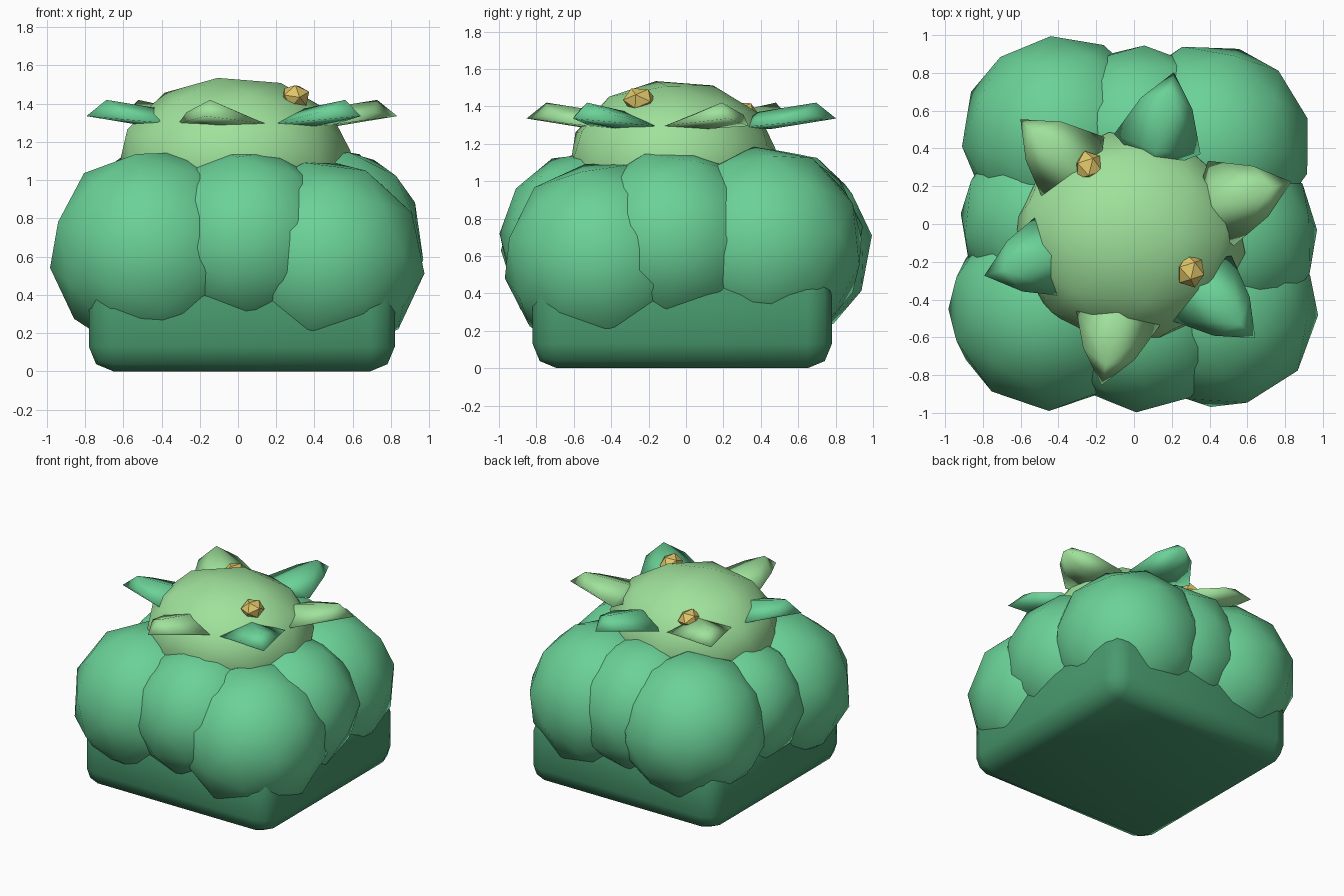
import bpy
import bmesh
from math import radians
from mathutils import Matrix, Vector, Euler

cube = bpy.data.objects.get("Cube")
if cube:
    bpy.data.objects.remove(cube, do_unlink=True)


def material(name, rgb):
    mat = bpy.data.materials.new(name)
    mat.use_nodes = True
    mat.diffuse_color = (*rgb, 1)
    mat.node_tree.nodes["Principled BSDF"].inputs["Base Color"].default_value = (*rgb, 1)
    return mat


DARK = material("dark green", (0.065, 0.32, 0.155))
MID = material("mid green", (0.145, 0.64, 0.31))
LIGHT = material("light green", (0.35, 0.76, 0.33))
GOLD = material("golden yellow", (0.73, 0.56, 0.14))


def finish(bm, name, mat, smooth=True):
    bmesh.ops.recalc_face_normals(bm, faces=bm.faces)
    for face in bm.faces:
        face.smooth = smooth
    mesh = bpy.data.meshes.new(name)
    bm.to_mesh(mesh)
    bm.free()
    mesh.materials.append(mat)
    obj = bpy.data.objects.new(name, mesh)
    bpy.context.collection.objects.link(obj)
    return obj


def ball(name, mat, centre, size, turn=Matrix(), detail=2, smooth=True):
    """Faceted ball: turned first, then scaled and placed."""
    bm = bmesh.new()
    bmesh.ops.create_icosphere(bm, subdivisions=detail, radius=1)
    scale = Matrix.Diagonal((*size, 1))
    bmesh.ops.transform(bm, verts=bm.verts, matrix=Matrix.Translation(centre) @ scale @ turn)
    return finish(bm, name, mat, smooth)


# Square base with soft edges
bm = bmesh.new()
bmesh.ops.create_cube(bm, size=1)
bmesh.ops.transform(bm, verts=bm.verts, matrix=Matrix.Translation((0.02, -0.02, 0.26))
                    @ Matrix.Diagonal((1.6, 1.6, 0.52, 1)))
bmesh.ops.bevel(bm, geom=bm.edges[:], offset=0.13, segments=2, profile=0.5, affect='EDGES')
finish(bm, "base", DARK)

# Ring of foliage balls: name, centre, radius
clumps = [
    ("front_right_clump", (-0.45, -0.45, 0.63), 0.54),
    ("front_clump", (0.05, -0.51, 0.68), 0.49),
    ("front_left_clump", (0.45, -0.45, 0.58), 0.53),
    ("left_clump", (0.48, -0.07, 0.68), 0.50),
    ("back_left_clump", (0.40, 0.42, 0.65), 0.54),
    ("back_clump", (0.03, 0.45, 0.69), 0.50),
    ("back_right_clump", (-0.39, 0.47, 0.65), 0.53),
    ("right_clump", (-0.46, 0.02, 0.68), 0.47),
]
for i, (name, centre, radius) in enumerate(clumps):
    turn = Euler((0.5 * i, 0.3 + 0.4 * i, 0.7 * i)).to_matrix().to_4x4()
    ball(name, MID, centre, (radius,) * 3, turn)

# Pale crown, with its pole leaning to one side
lean = Vector((0, 0, 1)).rotation_difference(Vector((-0.14, -0.16, 0.98))).to_matrix().to_4x4()
ball("crown", LIGHT, (-0.02, -0.07, 1.10), (0.62, 0.57, 0.445),
     lean @ Matrix.Rotation(radians(10), 4, 'Z'))

# Six leaves around the crown, alternating in colour
leaf_points = [(0.85, 0, 1.335), (0.74, 0, 1.42), (0.42, 0, 1.37), (0.3, 0, 1.28), (0.5, 0, 1.28)]
for side in (-1, 1):
    leaf_points += [(0.68, 0.14 * side, 1.355), (0.46, 0.235 * side, 1.295)]
for i in range(6):
    bm = bmesh.new()
    place = Matrix.Translation((0.02, -0.025, 0)) @ Matrix.Rotation(radians(17 + 60 * i), 4, 'Z')
    for point in leaf_points:
        bm.verts.new(place @ Vector(point))
    bmesh.ops.convex_hull(bm, input=bm.verts)
    finish(bm, f"leaf_{i + 1}", MID if i % 2 else LIGHT)

# Golden buds
for name, centre in (("left_bud", (0.30, -0.25, 1.435)), ("right_bud", (-0.24, 0.30, 1.36))):
    ball(name, GOLD, centre, (0.08, 0.09, 0.07), Matrix.Rotation(0.5, 4, 'X'), 1, False)
